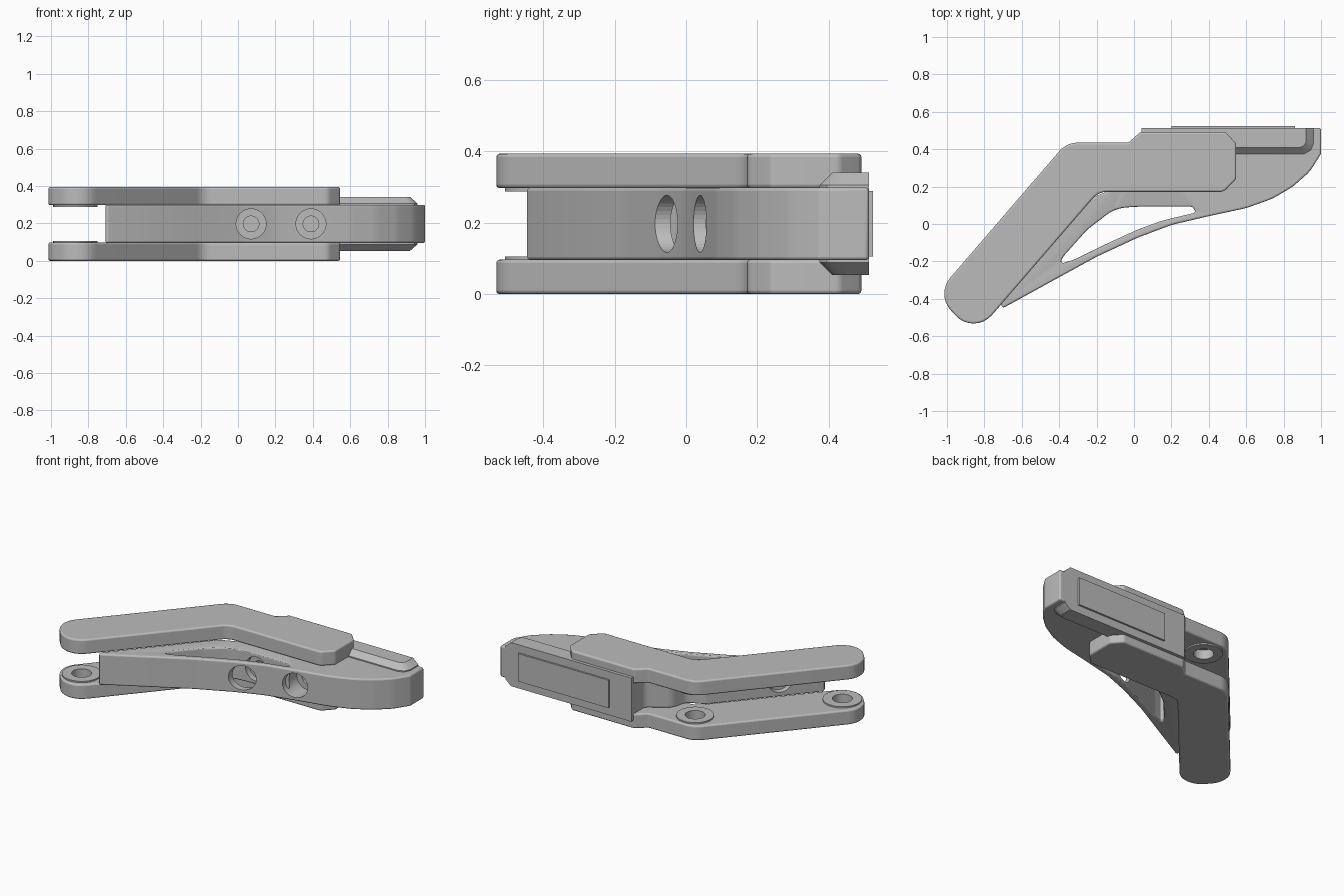
import bpy, bmesh, math
from mathutils import Vector, Matrix

if "Cube" in bpy.data.objects:
    bpy.data.objects.remove(bpy.data.objects["Cube"], do_unlink=True)

grey = bpy.data.materials.new("satin grey")
grey.use_nodes = True
grey.diffuse_color = (0.5, 0.5, 0.5, 1)
grey.node_tree.nodes["Principled BSDF"].inputs["Base Color"].default_value = (0.5, 0.5, 0.5, 1)

HEIGHT = 0.394
MID = HEIGHT / 2


def rounded(points, steps=6):
    """Outline from (x, y, corner radius) points."""
    out = []
    for i, (x, y, r) in enumerate(points):
        p = Vector((x, y))
        if not r:
            out.append(p)
            continue
        a = Vector(points[i - 1][:2]) - p
        b = Vector(points[(i + 1) % len(points)][:2]) - p
        half = a.angle(b) / 2
        cut = min(r / math.tan(half), 0.49 * min(a.length, b.length))
        r = cut * math.tan(half)
        a.normalize()
        b.normalize()
        centre = p + (a + b).normalized() * r / math.sin(half)
        start, end = p + a * cut - centre, p + b * cut - centre
        sweep = start.angle_signed(end)
        for k in range(steps + 1):
            turn = Matrix.Rotation(-sweep * k / steps, 2)
            out.append(centre + turn @ start)
    return out


def loft(name, sections):
    """Closed solid through (z, outline) sections with matching point counts."""
    bm = bmesh.new()
    rings = [[bm.verts.new((p[0], p[1], z)) for p in line] for z, line in sections]
    n = len(rings[0])
    bm.faces.new(rings[0])
    bm.faces.new(rings[-1])
    for low, high in zip(rings, rings[1:]):
        for i in range(n):
            j = (i + 1) % n
            bm.faces.new((low[i], low[j], high[j], high[i]))
    bmesh.ops.recalc_face_normals(bm, faces=bm.faces)
    mesh = bpy.data.meshes.new(name)
    bm.to_mesh(mesh)
    bm.free()
    mesh.materials.append(grey)
    obj = bpy.data.objects.new(name, mesh)
    bpy.context.collection.objects.link(obj)
    return obj


def prism(name, outline, z0, z1):
    return loft(name, [(z0, outline), (z1, outline)])


def cylinder(name, start, end, radius):
    start, end = Vector(start), Vector(end)
    ring = [(radius * math.cos(math.tau * i / 40), radius * math.sin(math.tau * i / 40)) for i in range(40)]
    obj = prism(name, ring, 0, (end - start).length)
    turn = (end - start).to_track_quat('Z', 'Y').to_matrix().to_4x4()
    obj.data.transform(Matrix.Translation(start) @ turn)
    return obj


def bevel(obj, width, segments=3):
    mod = obj.modifiers.new("soft edges", 'BEVEL')
    mod.width, mod.segments = width, segments
    mod.limit_method, mod.angle_limit = 'ANGLE', math.radians(40)


def cut(obj, tool):
    mod = obj.modifiers.new("cut", 'BOOLEAN')
    mod.object, mod.operation, mod.solver = tool, 'DIFFERENCE', 'EXACT'
    tool.hide_render = True
    tool.hide_set(True)


def smooth(obj):
    bpy.ops.object.select_all(action='DESELECT')
    obj.select_set(True)
    bpy.context.view_layer.objects.active = obj
    bpy.ops.object.shade_smooth_by_angle(angle=math.radians(30))


# Central body with a curved front and a hollow for the elbow joint
body_outline = rounded([
    (0.04, 0.513, 0), (1, 0.513, 0), (1, 0.375, 0.03), (0.94, 0.28, 0.2), (0.85, 0.2, 0.2),
    (0.74, 0.135, 0.3), (0.6, 0.085, 0.4), (0.4, 0.042, 0.5), (0.2, -0.005, 0.5),
    (0.02, -0.073, 0.5), (-0.2, -0.175, 0.5), (-0.705, -0.452, 0.025), (-0.71, -0.42, 0.015),
    (-0.235, 0.135, 0.08), (-0.13, 0.18, 0.06), (-0.1, 0.29, 0.08), (0.04, 0.38, 0.05)], 4)
body = prism("central_body", body_outline, 0.095, HEIGHT - 0.095)

# Tapered window through the body
window = prism("window_cutter", rounded([
    (-0.4, -0.215, 0.025), (-0.32, -0.19, 0.1), (-0.13, -0.098, 0.5), (0.02, -0.03, 0.5),
    (0.15, 0.018, 0.5), (0.335, 0.062, 0.012), (0.31, 0.093, 0.02), (0.03, 0.093, 0.15),
    (-0.1, 0.085, 0.2), (-0.25, -0.03, 0.2), (-0.375, -0.17, 0.03)], 4), -0.1, 0.5)
cut(body, window)
bevel(body, 0.01)

# Counterbored screw holes in the front, and a shallow recess in the slanted wall
for x, floor in ((0.07, 0.13), (0.39, 0.17)):
    cut(body, cylinder("bore_cutter", (x, -0.3, MID), (x, floor, MID), 0.08))
    cut(body, cylinder("pilot_cutter", (x, -0.3, MID), (x, floor + 0.1, MID), 0.042))
cut(body, cylinder("recess_cutter", (-0.58, -0.18, MID), (-0.505, -0.245, MID), 0.075))
smooth(body)

# Raised block along the back, chamfered on its front and end
foot = [(0.04, 0.513), (0.96, 0.513), (0.96, 0.43), (0.945, 0.395), (0.91, 0.375), (0.04, 0.375)]
crest = [(0.04, 0.513), (0.92, 0.513), (0.92, 0.44), (0.91, 0.42), (0.89, 0.41), (0.04, 0.41)]
block = loft("back_block", [(0.053, crest), (0.088, foot), (HEIGHT - 0.088, foot), (HEIGHT - 0.053, crest)])
smooth(block)

# Thin pad on the back face
pad = [(0.2, 0.51), (0.86, 0.51), (0.86, 0.525), (0.2, 0.525)]
prism("back_pad", pad, 0.105, HEIGHT - 0.105)

# Matching angled plates above and below, with ringed joints on their inner faces
plate_outline = rounded([
    (-1.058, -0.375, 0.13), (-0.36, 0.435, 0.13), (-0.03, 0.435, 0.02), (0.035, 0.492, 0.02),
    (0.49, 0.492, 0.03), (0.546, 0.43, 0.03), (0.546, 0.24, 0.03), (0.48, 0.172, 0.05),
    (-0.19, 0.172, 0.1), (-0.855, -0.598, 0.13)], 8)
joints = (("end", -0.87, -0.39, 0.13, 0.06), ("elbow", -0.28, 0.305, 0.125, 0.06))


def flip(z, upper):
    return HEIGHT - z if upper else z


for label, upper in (("lower", False), ("upper", True)):
    plate = prism(label + "_plate", plate_outline, *sorted((flip(0, upper), flip(0.097, upper))))
    bevel(plate, 0.01)
    for joint, x, y, radius, hole in joints:
        ring = cylinder(f"{label}_{joint}_ring", (x, y, flip(0.06, upper)), (x, y, flip(0.106, upper)), radius - 0.012)
        bore = cylinder("joint_cutter", (x, y, flip(0.045, upper)), (x, y, flip(0.15, upper)), hole)
        cut(plate, bore)
        cut(ring, bore)
        smooth(ring)
    smooth(plate)
